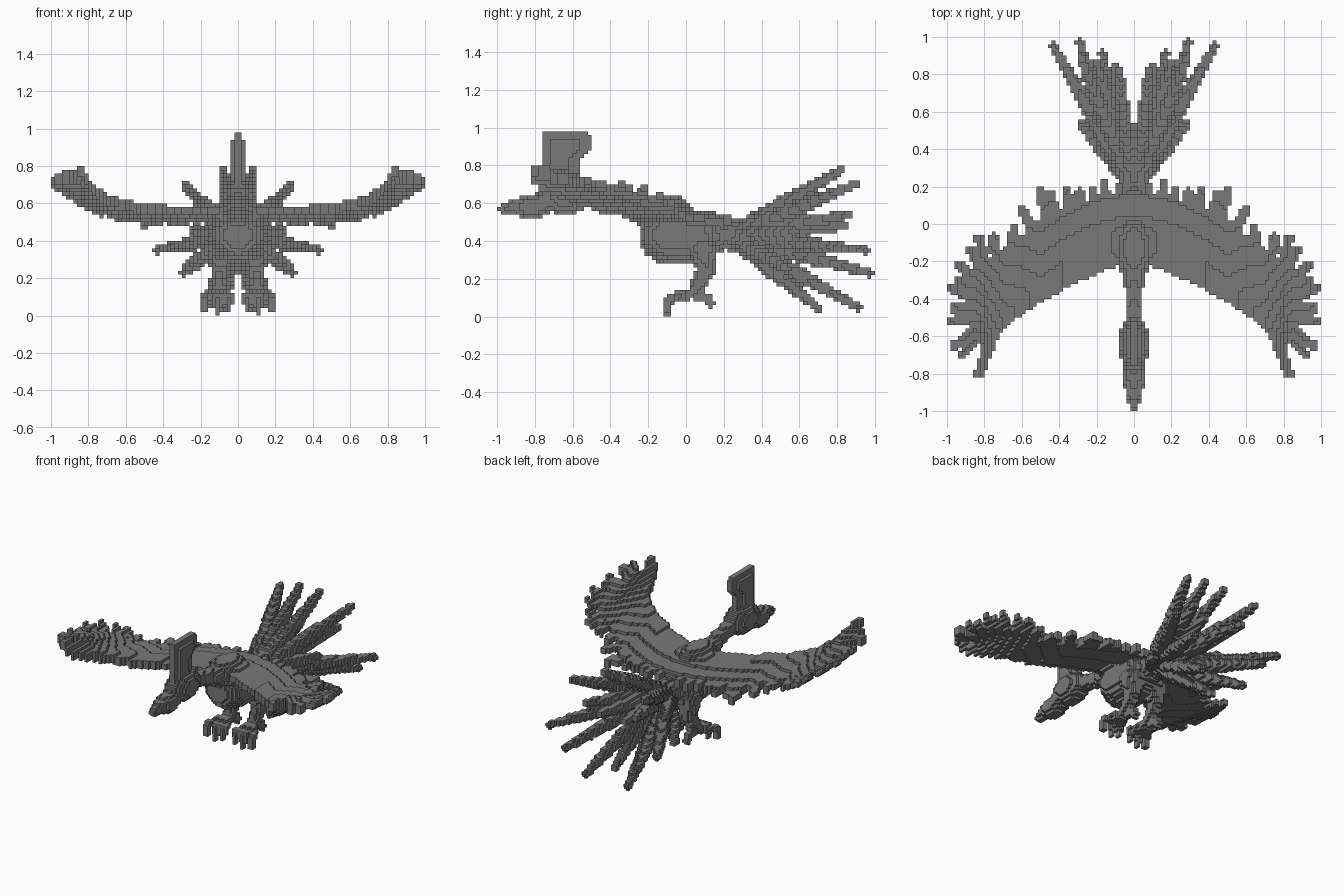
import bpy
import bmesh
import math
from mathutils import Vector

cube = bpy.data.objects.get("Cube")
if cube:
    bpy.data.objects.remove(cube, do_unlink=True)

U = 0.02  # edge length of one block

grey = bpy.data.materials.new("slate grey")
grey.use_nodes = True
tone = (0.19, 0.19, 0.19, 1)
grey.diffuse_color = tone
grey.node_tree.nodes["Principled BSDF"].inputs["Base Color"].default_value = tone


def fill(low, high, inside):
    """Blocks between two corners whose centres satisfy the rule."""
    spans = [range(math.floor(a / U), math.ceil(b / U) + 1) for a, b in zip(low, high)]
    return {(i, j, k) for i in spans[0] for j in spans[1] for k in spans[2]
            if k >= 0 and inside((i + .5) * U, (j + .5) * U, (k + .5) * U)}


def along(p, a, b):
    """Distance to a segment, and how far along it the nearest point lies."""
    d = b - a
    t = min(1, max(0, (p - a).dot(d) / d.length_squared))
    return (p - a - d * t).length, t


def stroke(*stops):
    """Tapered rounded limb through stops of (x, y, z, radius)."""
    cells = set()
    for s, e in zip(stops, stops[1:]):
        a, b, r = Vector(s[:3]), Vector(e[:3]), max(s[3], e[3])

        def inside(x, y, z):
            dist, t = along(Vector((x, y, z)), a, b)
            return dist <= s[3] + (e[3] - s[3]) * t
        cells |= fill([min(p) - r for p in zip(a, b)], [max(p) + r for p in zip(a, b)], inside)
    return cells


def ball(c, r):
    return fill([p - q for p, q in zip(c, r)], [p + q for p, q in zip(c, r)],
                lambda *p: sum(((v - m) / q) ** 2 for v, m, q in zip(p, c, r)) <= 1)


def curve(x, stops):
    """Straight-line interpolation through (x, value) stops."""
    for (a, p), (b, q) in zip(stops, stops[1:]):
        if x <= b:
            return p + (q - p) * max(0, x - a) / (b - a)
    return stops[-1][1]


def mirror(cells):
    return {(-1 - i, j, k) for i, j, k in cells}


parts = {}

# Body with shoulders, then neck, head and beak
body = stroke((0, -.1, .43, .15), (0, .05, .42, .145), (0, .2, .43, .08), (0, .32, .43, .085))
parts["body"] = body | ball((0, -.1, .54), (.18, .15, .07)) | ball((0, -.13, .55), (.1, .17, .1))
parts["neck"] = stroke((0, -.2, .54, .07), (0, -.35, .59, .05), (0, -.52, .63, .045))
parts["head"] = ball((0, -.64, .64), (.084, .15, .1))
parts["beak"] = stroke((0, -.72, .61, .06), (0, -.83, .575, .065), (0, -.9, .585, .045), (0, -.965, .57, .028))


# Upright crest plate with a thicker middle panel
def crest_shape(x, y, z):
    back = curve(z, [(.78, -.57), (.86, -.54), (.88, -.5), (.94, -.5), (.98, -.52)])
    panel = -.72 < y < back - .06 and z < .94
    return -.77 < y < back and .66 < z < .98 and abs(x) < (.04 if panel else .02)


parts["crest"] = fill((-.04, -.8, .64), (.04, -.48, .98), crest_shape)

# Wings: thin leading edge, flat top falling to the rear, fan of flight feathers
LEAD = [(0, -.22), (.1, -.23), (.3, -.31), (.5, -.42), (.62, -.5), (.73, -.6), (.79, -.68), (.92, -.5)]
TRAIL = [(0, .18), (.3, .12), (.48, .04), (.6, -.06), (.8, -.2), (.88, -.34), (.92, -.5)]
Z_FRONT = [(0, .56), (.3, .56), (.5, .565), (.7, .62), (.78, .68), (.84, .78), (1, .79)]
Z_BACK = [(0, .48), (.5, .485), (.7, .53), (.83, .59), (.93, .66), (1, .71)]
OUTER = [(.83, -.8), (.92, -.7), (.96, -.65), (.985, -.52), (.96, -.45), (.97, -.34), (.93, -.3),
         (.93, -.22), (.87, -.14), (.83, -.08), (.75, -.07), (.64, -.03)]
INNER = [(.6, .08), (.5, .18), (.45, .16), (.36, .17), (.29, .17), (.22, .18), (.16, .22), (.08, .19)]
wrist = Vector((.71, -.48))
feathers = [(wrist, Vector(t)) for t in OUTER]
feathers += [(Vector((t[0] * .85, -.1)), Vector(t)) for t in INNER]


def wing_shape(x, y, z):
    sweep = min(1, max(0, (y + .2 + .92 * x * x) / .65))
    front, back = curve(x, Z_FRONT), curve(x, Z_BACK)
    top = front + .028 + (back - front - .008) * max(0, sweep - .2) / .8
    bottom = front - .026 + (back - front + .006) * sweep
    if not bottom < z < top:
        return False
    if x < .92 and curve(x, LEAD) < y < curve(x, TRAIL):
        return True
    p = Vector((x, y))
    for a, b in feathers:
        dist, t = along(p, a, b)
        if dist < .038 - .012 * t:
            return True
    return False


wing = fill((0, -.84, .42), (.99, .24, .84), wing_shape)
parts["left_wing"] = wing
parts["right_wing"] = mirror(wing)

# Tail: long feathers spreading from the rump
TAIL = [(.08, .83, .78), (.29, .9, .7), (.2, .87, .54), (.1, .85, .48), (.43, .95, .35),
        (.29, .97, .23), (.29, .54, .25), (.17, .91, .05), (.08, .71, .04), (.25, .58, .45)]
for n, tip in enumerate(TAIL, 1):
    root = Vector((.02, .22, .43))
    mid = root.lerp(Vector(tip), .55)
    plume = stroke((*root, .038), (*mid, .042), (*tip, .022))
    parts[f"left_tail_feather_{n}"] = plume
    parts[f"right_tail_feather_{n}"] = mirror(plume)

# Legs and clawed feet
leg = stroke((.08, .09, .35, .085), (.1, .11, .25, .05), (.1, .04, .13, .036))
foot = stroke((.1, .04, .12, .03), (.1, .11, .1, .03), (.1, .13, .07, .025))
for x, drop in ((.05, .04), (.11, .02), (.18, .04)):
    foot |= stroke((.1, .03, .12, .03), (x, -.085, .1, .026), (x, -.1, drop, .02))
for name, cells in (("leg", leg), ("foot", foot)):
    parts["left_" + name] = cells
    parts["right_" + name] = mirror(cells)

# Skin every part with the block faces that stay exposed
solid = set().union(*parts.values())
used = set()
for name, cells in parts.items():
    cells = cells - used
    used |= cells
    bm = bmesh.new()
    corners = {}
    for cell in sorted(cells):
        for axis in range(3):
            for side in (0, 1):
                near = list(cell)
                near[axis] += 2 * side - 1
                if tuple(near) in solid:
                    continue
                loop = []
                for u, v in ((0, 0), (1, 0), (1, 1), (0, 1)):
                    c = list(cell)
                    c[axis] += side
                    c[(axis + 1) % 3] += u
                    c[(axis + 2) % 3] += v
                    c = tuple(c)
                    if c not in corners:
                        corners[c] = bm.verts.new([w * U for w in c])
                    loop.append(corners[c])
                bm.faces.new(loop if side else loop[::-1])
    mesh = bpy.data.meshes.new(name)
    bm.to_mesh(mesh)
    bm.free()
    mesh.materials.append(grey)
    bpy.context.collection.objects.link(bpy.data.objects.new(name, mesh))
